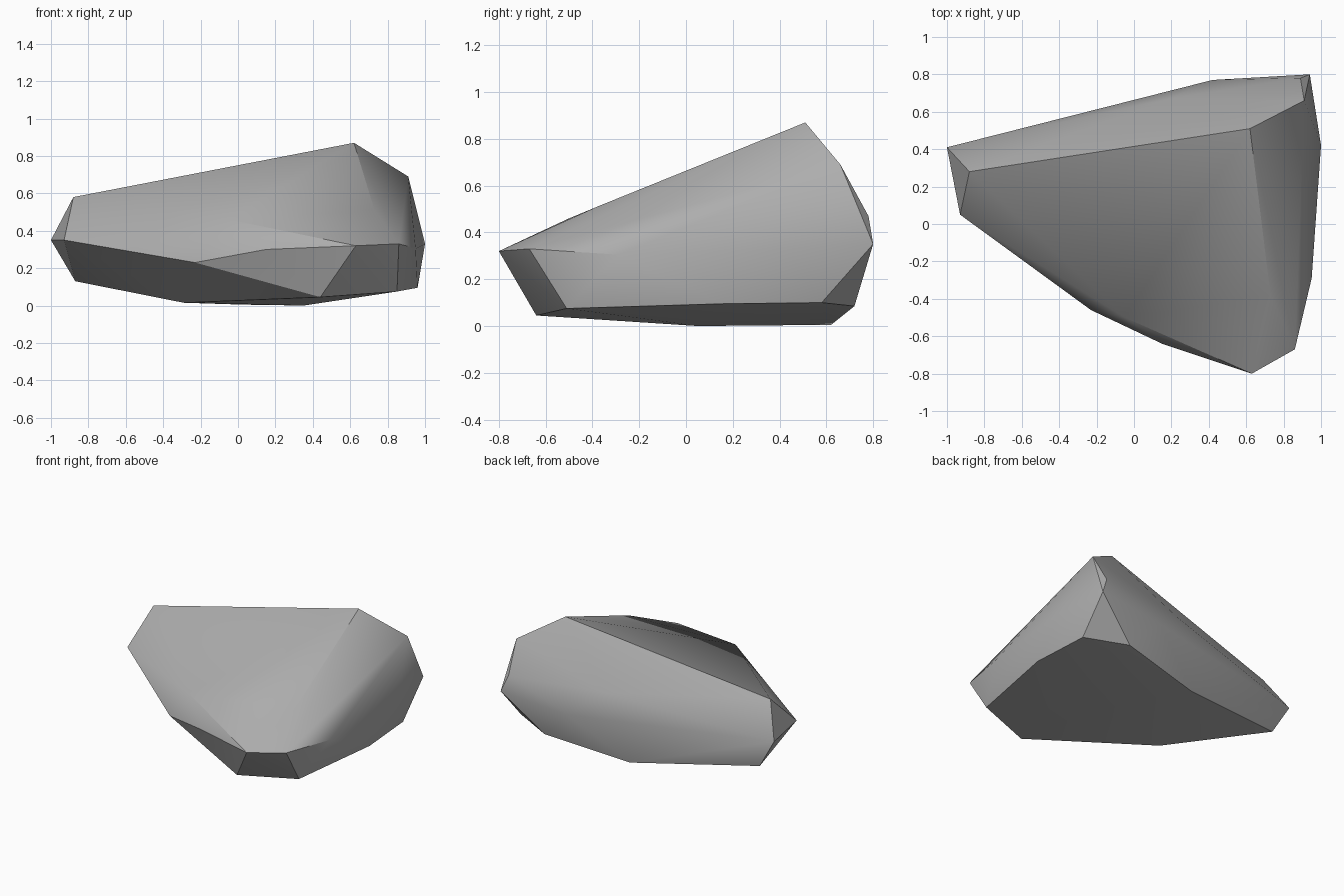
import bpy
import bmesh
import math

default_cube = bpy.data.objects.get("Cube")
if default_cube:
    bpy.data.objects.remove(default_cube, do_unlink=True)


def make_material(name, colour):
    material = bpy.data.materials.new(name)
    material.use_nodes = True
    material.diffuse_color = colour
    material.node_tree.nodes["Principled BSDF"].inputs["Base Color"].default_value = colour
    return material


def make_boulder(name, corner_rings, material):
    """Wrap the corner rings in a faceted stone skin."""
    bm = bmesh.new()
    for ring in corner_rings:
        for corner in ring:
            bm.verts.new(corner)
    hull = bmesh.ops.convex_hull(bm, input=bm.verts[:])
    unused = {item for item in hull["geom_interior"] + hull["geom_unused"]
              if isinstance(item, bmesh.types.BMVert)}
    bmesh.ops.delete(bm, geom=list(unused), context="VERTS")
    bmesh.ops.recalc_face_normals(bm, faces=bm.faces[:])

    mesh = bpy.data.meshes.new(name)
    bm.to_mesh(mesh)
    bm.free()
    mesh.materials.append(material)
    boulder = bpy.data.objects.new(name, mesh)
    bpy.context.collection.objects.link(boulder)

    # Soften only the shallow creases
    bpy.ops.object.select_all(action="DESELECT")
    boulder.select_set(True)
    bpy.context.view_layer.objects.active = boulder
    bpy.ops.object.shade_smooth_by_angle(angle=math.radians(30))
    return boulder


# Sloping crown and the upper break of the back
crown = [(.62, .51, .87), (-.88, .28, .58), (-.05, -.5, .46), (.73, -.38, .51),
         (.91, .66, .69), (.89, .78, .47), (.19, .67, .49)]

# Widest belt, running around the stone
belt = [(-1, .41, .35), (-.93, .05, .35), (-.23, -.46, .23), (.15, -.64, .3),
        (.63, -.8, .32), (.86, -.67, .33), (.95, -.29, .305), (1, .42, .33),
        (.94, .8, .35), (.42, .77, .305), (-.75, .44, .34)]

# Undercut foot and the patch resting on the ground
foot = [(-.87, .39, .13), (-.29, -.08, .015), (.44, -.64, .045), (.85, -.51, .075),
        (.96, .15, .095), (.93, .58, .1), (.64, .72, .085), (.02, .62, .005),
        (.35, .05, 0)]

stone_grey = make_material("stone_grey", (.42, .42, .42, 1))
make_boulder("boulder", [crown, belt, foot], stone_grey)
